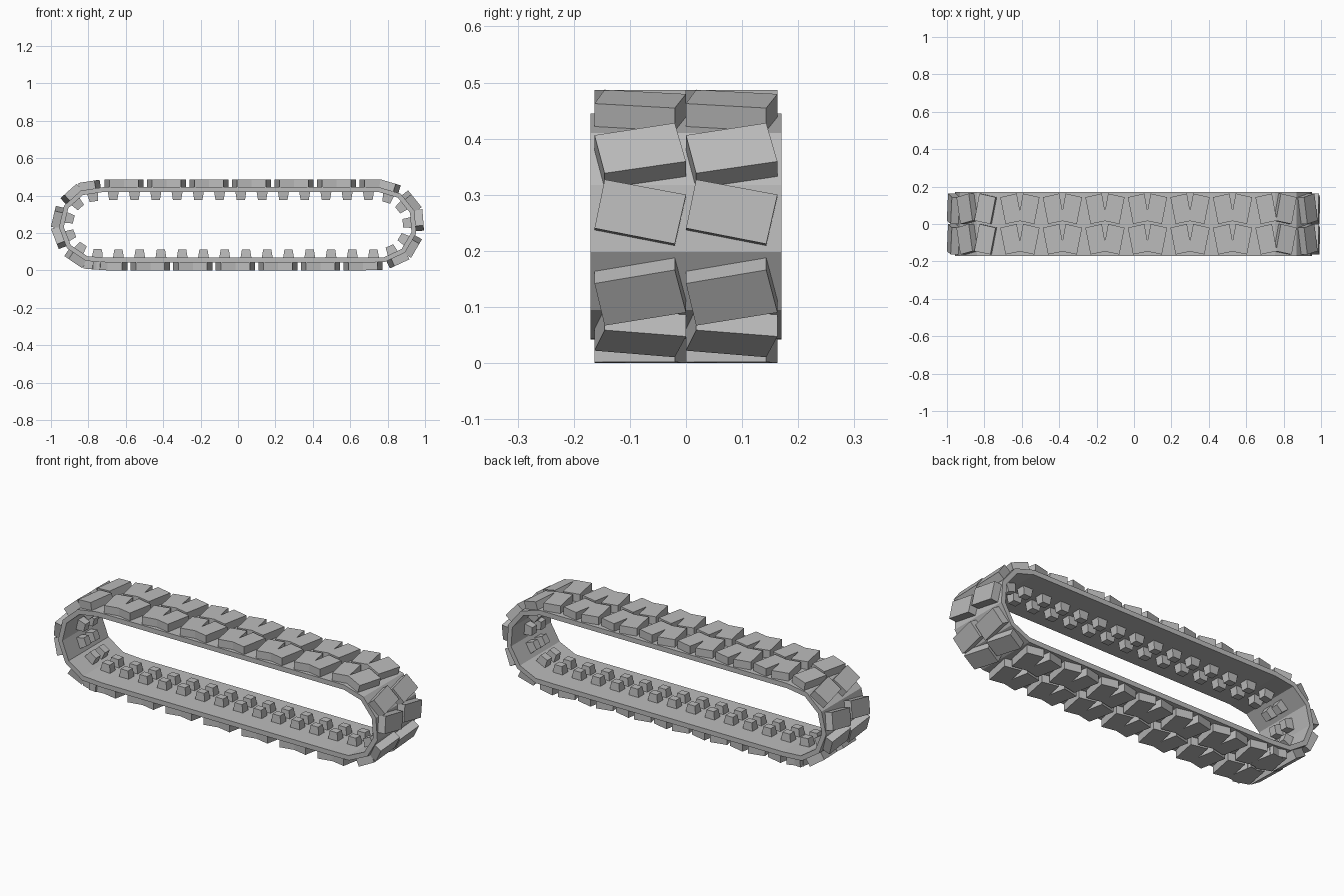
import bpy, bmesh, math
from mathutils import Vector, Matrix

old = bpy.data.objects.get("Cube")
if old:
    bpy.data.objects.remove(old, do_unlink=True)

HALF_RUN, RADIUS, MID_Z = 0.757, 0.188, 0.2435   # stadium-shaped loop
PITCH, SEGMENTS, START = 0.1137, 37, -0.81
WIDTH = 0.17

rubber = bpy.data.materials.new("grey_rubber")
rubber.use_nodes = True
GREY = (0.5, 0.5, 0.5, 1)
rubber.diffuse_color = GREY
rubber.node_tree.nodes["Principled BSDF"].inputs["Base Color"].default_value = GREY


def finish(bm, name):
    bmesh.ops.recalc_face_normals(bm, faces=bm.faces[:])
    mesh = bpy.data.meshes.new(name)
    bm.to_mesh(mesh)
    bm.free()
    mesh.materials.append(rubber)
    obj = bpy.data.objects.new(name, mesh)
    bpy.context.collection.objects.link(obj)
    return obj


def loop_point(k, lift=0.0):
    """Point on the loop after k pitches, raised outward by lift."""
    arc = math.pi * RADIUS
    run = 2 * HALF_RUN
    s = (START + HALF_RUN + k * PITCH) % (2 * run + 2 * arc)
    r = RADIUS + lift
    if s < run:                                   # bottom run
        return Vector((s - HALF_RUN, 0, MID_Z - r))
    s -= run
    if s < arc:                                   # left end
        a = s / RADIUS
        return Vector((HALF_RUN + r * math.sin(a), 0, MID_Z - r * math.cos(a)))
    s -= arc
    if s < run:                                   # top run
        return Vector((HALF_RUN - s, 0, MID_Z + r))
    a = (s - run) / RADIUS                        # right end
    return Vector((-HALF_RUN - r * math.sin(a), 0, MID_Z + r * math.cos(a)))


def link_frame(k):
    """Frame at the middle of link k: x along travel, y across, z outward."""
    p, q = loop_point(k), loop_point(k + 1)
    along = (q - p).normalized()
    across = Vector((0, 1, 0))
    out = across.cross(along)
    rot = Matrix((along, across, out)).transposed().to_4x4()
    return Matrix.Translation((p + q) / 2) @ rot


def prism(bm, base, top, low, high, matrix):
    """Solid between two matching outlines at two heights."""
    a = [bm.verts.new(matrix @ Vector((x, y, low))) for x, y in base]
    b = [bm.verts.new(matrix @ Vector((x, y, high))) for x, y in top]
    bm.faces.new(a)
    bm.faces.new(b)
    for i in range(len(a)):
        j = (i + 1) % len(a)
        bm.faces.new((a[i], a[j], b[j], b[i]))


# Belt: rectangular section swept round the loop
bm = bmesh.new()
section = [(-WIDTH, -0.013), (WIDTH, -0.013), (WIDTH, 0.013), (-WIDTH, 0.013)]
rings = [[bm.verts.new(loop_point(k, lift) + Vector((0, y, 0))) for y, lift in section]
         for k in range(SEGMENTS)]
for k in range(SEGMENTS):
    r0, r1 = rings[k], rings[(k + 1) % SEGMENTS]
    for i in range(4):
        j = (i + 1) % 4
        bm.faces.new((r0[i], r0[j], r1[j], r1[i]))
finish(bm, "belt")

# Tread lugs: mirrored slanted blocks in pairs, two rows across
half_lug = [(-0.01, -0.145), (0.077, -0.163), (0.105, -0.02), (0.017, 0.0)]
for row, shift in (("right_row", 0.0), ("left_row", 0.163)):
    bm = bmesh.new()
    for k in range(SEGMENTS + 1):
        side = 1 if k % 2 else -1
        shape = [(side * (x - PITCH / 2), y + shift) for x, y in half_lug]
        prism(bm, shape, shape, 0.005, 0.055, link_frame(k))
    finish(bm, "tread_lugs_" + row)


# Drive teeth: tapered blocks in pairs on the inside of the belt
def rect(cx, w, cy, d):
    return [(cx - w, cy - d), (cx + w, cy - d), (cx + w, cy + d), (cx - w, cy + d)]


bm = bmesh.new()
for k in range(SEGMENTS):
    for y in (-0.038, 0.038):
        prism(bm, rect(0, 0.03, y, 0.024), rect(0, 0.022, y, 0.02), -0.006, -0.055, link_frame(k))
finish(bm, "drive_teeth")
